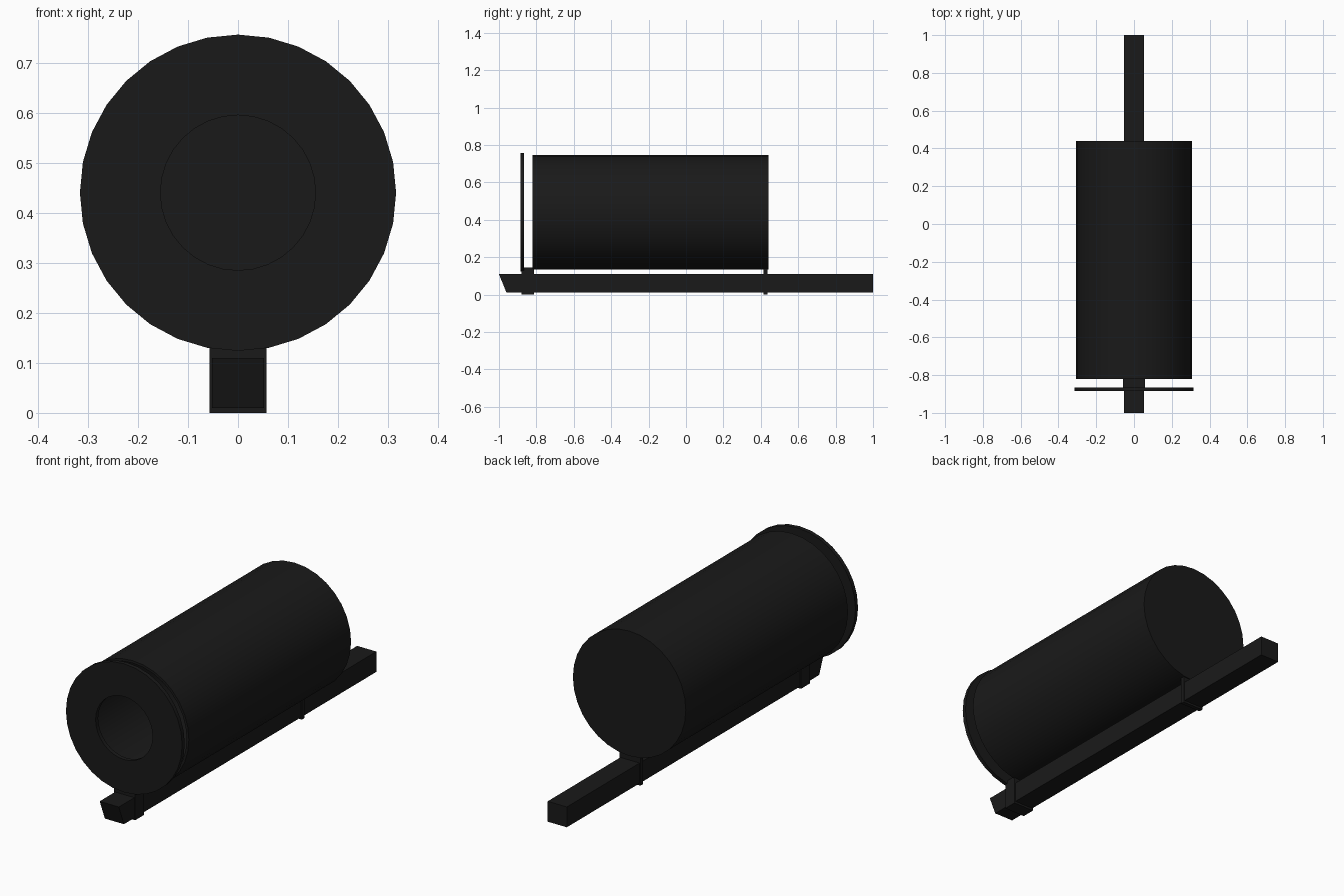
import bpy, bmesh, math

if "Cube" in bpy.data.objects:
    bpy.data.objects.remove(bpy.data.objects["Cube"])

SIDES = 32
AXIS_Z = 0.44

black = bpy.data.materials.new("black")
black.diffuse_color = (0.01, 0.01, 0.01, 1)
black.use_nodes = True
black.node_tree.nodes["Principled BSDF"].inputs["Base Color"].default_value = black.diffuse_color


def finish(name, bm, smooth=False):
    bmesh.ops.recalc_face_normals(bm, faces=bm.faces)
    mesh = bpy.data.meshes.new(name)
    bm.to_mesh(mesh)
    bm.free()
    mesh.materials.append(black)
    ob = bpy.data.objects.new(name, mesh)
    bpy.context.collection.objects.link(ob)
    if smooth:
        bpy.ops.object.select_all(action='DESELECT')
        ob.select_set(True)
        bpy.context.view_layer.objects.active = ob
        bpy.ops.object.shade_smooth_by_angle(angle=math.radians(30))
    return ob


def lathe(name, profile, closed=False):
    """Revolve (radius, y) points about the barrel axis; open ends get caps."""
    bm = bmesh.new()
    rings = []
    for r, y in profile:
        rings.append([bm.verts.new((r * math.sin(2 * math.pi * i / SIDES), y,
                                    AXIS_Z + r * math.cos(2 * math.pi * i / SIDES)))
                      for i in range(SIDES)])
    pairs = list(zip(rings, rings[1:]))
    if closed:
        pairs.append((rings[-1], rings[0]))
    else:
        bm.faces.new(rings[0])
        bm.faces.new(rings[-1])
    for a, b in pairs:
        for i in range(SIDES):
            j = (i + 1) % SIDES
            bm.faces.new((a[i], a[j], b[j], b[i]))
    return finish(name, bm, True)


def side_prism(name, outline, half_width):
    """Extrude a (y, z) outline across x, centred on x = 0."""
    bm = bmesh.new()
    face = bm.faces.new([bm.verts.new((-half_width, y, z)) for y, z in outline])
    ext = bmesh.ops.extrude_face_region(bm, geom=[face])
    verts = [v for v in ext["geom"] if isinstance(v, bmesh.types.BMVert)]
    bmesh.ops.translate(bm, verts=verts, vec=(2 * half_width, 0, 0))
    return finish(name, bm)


def block(name, y0, y1, z0, z1, half_width):
    return side_prism(name, [(y0, z0), (y1, z0), (y1, z1), (y0, z1)], half_width)


# Hollow barrel, closed at the back
lathe("barrel", [(0.295, 0.42), (0.295, -0.82), (0.307, -0.82), (0.307, 0.44)])

# Front ring plate with central opening
lathe("front_ring", [(0.155, -0.885), (0.316, -0.885),
                     (0.316, -0.865), (0.155, -0.865)], closed=True)

# Mounting rail with undercut nose
side_prism("rail", [(-0.96, 0.01), (1.0, 0.01), (1.0, 0.11), (-1.0, 0.11)], 0.052)

# Brackets joining rail to barrel
block("front_bracket", -0.88, -0.812, 0.0, 0.145, 0.057)
block("rear_bracket", 0.415, 0.435, 0.0, 0.145, 0.057)
